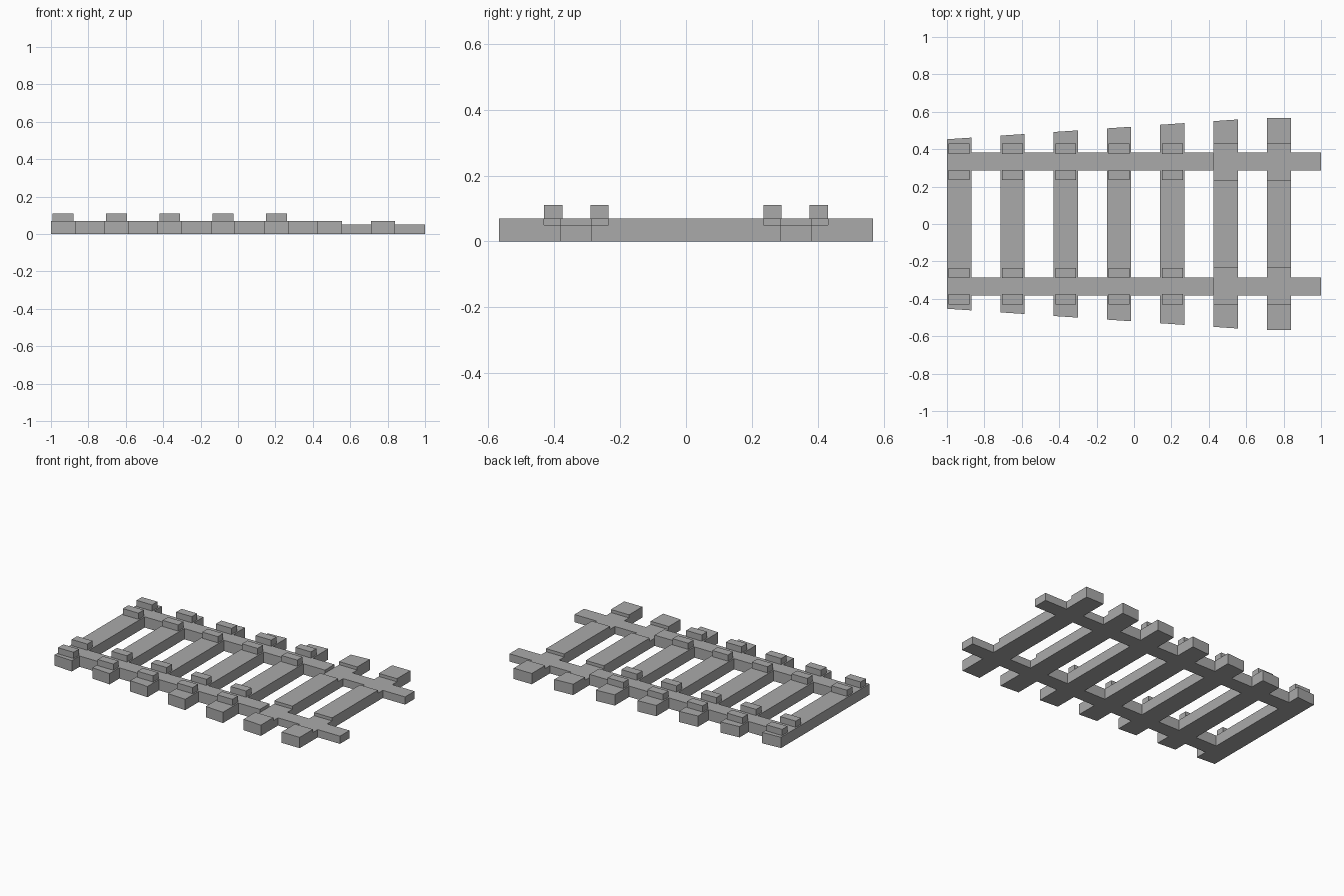
import bpy, bmesh

cube = bpy.data.objects.get("Cube")
if cube:
    bpy.data.objects.remove(cube, do_unlink=True)

grey = bpy.data.materials.new("plain grey")
grey.use_nodes = True
grey.diffuse_color = (0.4, 0.4, 0.4, 1)
grey.node_tree.nodes["Principled BSDF"].inputs["Base Color"].default_value = (0.4, 0.4, 0.4, 1)

TOP, LOW = 0.07, 0.05            # full and lowered heights
TIE_W, PITCH, FIRST = 0.13, 0.285, -0.935
STEP_X = 0.425                   # the rails drop to the lower height here


def prism(name, start, end):
    """Solid between two matching outlines."""
    bm = bmesh.new()
    a = [bm.verts.new(p) for p in start]
    b = [bm.verts.new(p) for p in end]
    bm.faces.new(a)
    bm.faces.new(b[::-1])
    for i in range(len(a)):
        j = (i + 1) % len(a)
        bm.faces.new((a[j], a[i], b[i], b[j]))
    bmesh.ops.recalc_face_normals(bm, faces=bm.faces)
    mesh = bpy.data.meshes.new(name)
    bm.to_mesh(mesh)
    bm.free()
    mesh.materials.append(grey)
    obj = bpy.data.objects.new(name, mesh)
    bpy.context.collection.objects.link(obj)
    return obj


def box(name, x0, x1, y0, y1, z0, z1):
    ring = [(y0, z0), (y1, z0), (y1, z1), (y0, z1)]
    return prism(name, [(x0, y, z) for y, z in ring], [(x1, y, z) for y, z in ring])


def tie(index, notched):
    """Cross tie with slanted ends, and rail seats where notched."""
    x0 = FIRST + index * PITCH - TIE_W / 2
    sides = []
    for x in (x0, x0 + TIE_W):
        end = min(0.453 + 0.068 * (x + 1), 0.567)
        if index == 6:
            end = 0.567
        half = [(end, 0), (end, TOP)]
        if notched:
            half += [(0.43, TOP), (0.43, LOW), (0.235, LOW), (0.235, TOP)]
        ring = half + [(-y, z) for y, z in reversed(half)]
        sides.append([(x, y, z) for y, z in ring])
    return prism("tie", *sides)


# Stepped rails
rail_side = [(-1, 0), (1, 0), (1, LOW), (STEP_X, LOW), (STEP_X, TOP), (-1, TOP)]
parts = [prism("rail", [(x, s * 0.285, z) for x, z in rail_side],
               [(x, s * 0.382, z) for x, z in rail_side]) for s in (-1, 1)]

# Ties fused with the rails into a single frame
frame = tie(0, False)
frame.name = "track_frame"
parts += [tie(i, i > 4) for i in range(1, 7)]
bpy.context.view_layer.objects.active = frame
for part in parts:
    mod = frame.modifiers.new("union", "BOOLEAN")
    mod.operation = "UNION"
    mod.solver = "EXACT"
    mod.object = part
    bpy.ops.object.modifier_apply(modifier=mod.name)
    bpy.data.objects.remove(part, do_unlink=True)

# Paired blocks holding each rail on the first five ties
for i in range(5):
    x = FIRST + i * PITCH
    for s, side in ((-1, "right"), (1, "left")):
        for y0, y1, place in ((0.235, 0.29, "inner"), (0.375, 0.43, "outer")):
            box(f"{side}_{place}_block_{i + 1}", x - 0.056, x + 0.056,
                s * y0, s * y1, TOP, 0.11)
